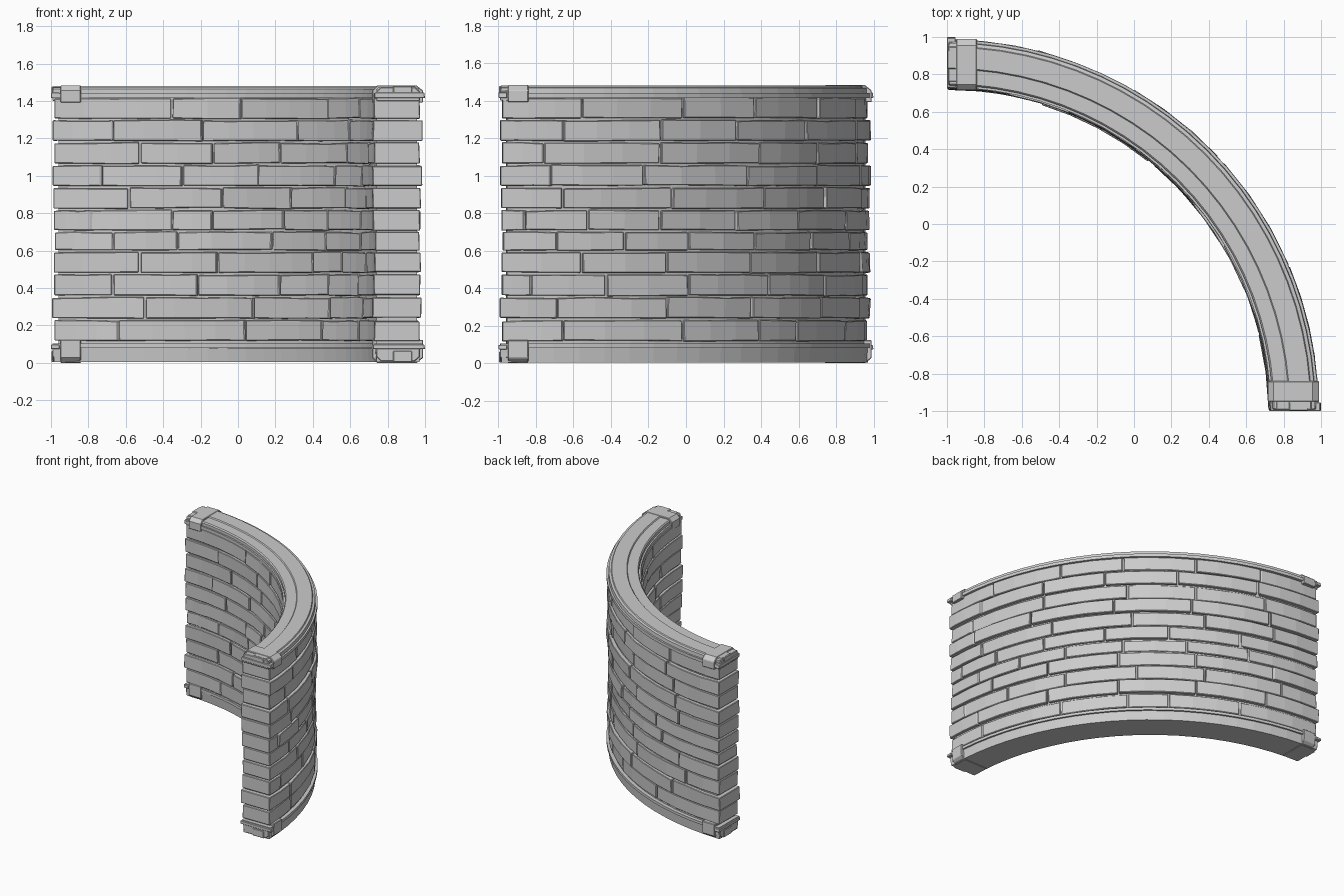
import bpy, bmesh, random
from math import sin, cos, radians, ceil

if "Cube" in bpy.data.objects:
    bpy.data.objects.remove(bpy.data.objects["Cube"])

random.seed(4)
TOP = 1.483


def polar(r, deg, z):
    # arc centre is (-1, -1); 0 deg is the left end, 90 deg the front end
    a = radians(deg)
    return (-1 + r * sin(a), -1 + r * cos(a), z)


def sweep(bm, sections):
    rings = [[bm.verts.new(p) for p in s] for s in sections]
    n = len(rings[0])
    for a, b in zip(rings, rings[1:]):
        for i in range(n):
            j = (i + 1) % n
            bm.faces.new((a[i], a[j], b[j], b[i]))
    bm.faces.new(rings[0])
    bm.faces.new(rings[-1])


def finish(name, bm, bevel=0):
    bmesh.ops.recalc_face_normals(bm, faces=bm.faces)
    me = bpy.data.meshes.new(name)
    bm.to_mesh(me)
    bm.free()
    ob = bpy.data.objects.new(name, me)
    bpy.context.collection.objects.link(ob)
    if bevel:
        m = ob.modifiers.new("worn_edges", 'BEVEL')
        m.width = bevel
        m.segments = 1
        m.limit_method = 'ANGLE'
        m.angle_limit = radians(50)
    return ob


def arc(name, profile, a0, a1, n=22):
    bm = bmesh.new()
    sweep(bm, [[polar(r, a0 + (a1 - a0) * k / n, z) for r, z in profile]
               for k in range(n + 1)])
    return finish(name, bm)


def brick(bm, ri, ro, ain, aout, z0, z1):
    # separate joint angles inside and outside let end bricks span the wall
    n = max(2, ceil(max(ain[1] - ain[0], aout[1] - aout[0]) / 7))
    di, do = random.uniform(-.006, .004), random.uniform(-.004, .006)
    tilt = [random.uniform(-.004, .004) for _ in range(4)]
    secs = []
    for k in range(n + 1):
        t = k / n
        ai = ain[0] + (ain[1] - ain[0]) * t
        ao = aout[0] + (aout[1] - aout[0]) * t
        w = random.uniform(-.003, .003)
        lo = z0 + tilt[0] * t + abs(w)
        hi = z1 + tilt[1] * t + w
        secs.append([polar(ri + di + w, ai, lo),
                     polar(ri + di - tilt[2], ai, hi),
                     polar(ro + do - w, ao, hi),
                     polar(ro + do + tilt[3], ao, lo)])
    sweep(bm, secs)


# mortar core
arc("mortar_core", [(1.742, .05), (1.742, 1.44), (1.957, 1.44), (1.957, .05)], 1.3, 88.7)

# brick courses: joint angles on the inner and outer faces, bottom to top
inner = [(12, 37, 57, 72), (17, 39, 60, 76), (11, 27, 45, 59, 72), (16, 31, 54, 64, 77),
         (11, 23, 43, 58, 73), (7, 22, 30, 46, 59, 74), (14, 32, 48, 66, 78),
         (9, 24, 40, 62, 75), (16, 30, 45, 66, 79), (11, 28, 50, 68), (22, 36, 59, 73)]
outer = [(20, 36, 45, 60, 80), (14, 30, 47, 63, 81), (10, 28, 43, 59, 73, 85),
         (12, 30, 47, 63, 77), (18, 32, 46, 59, 70, 81), (20, 36, 50, 64, 76, 86),
         (12, 28, 44, 62, 80), (13, 31, 48, 67, 82), (14, 30, 45, 64, 83),
         (16, 34, 50, 64, 80), (15, 30, 46, 60, 77)]
heights = [.112, .232, .354, .476, .596, .704, .82, .94, 1.06, 1.18, 1.30, 1.42]
bulge = [-.004, .012, -.002, 0, -.008, 0, .002, .008, -.004, .008, -.004]
G = .17
for i, (a, b) in enumerate(zip(inner, outer)):
    bm = bmesh.new()
    z0, z1 = heights[i] + .005, heights[i + 1] - .005
    ri, ro = 1.727 - bulge[i] * .5, 1.974 + bulge[i]
    s, e = .5 - bulge[i] * 25, 89.5 + bulge[i] * 25
    brick(bm, ri, ro, (s, a[0] - G), (s, b[0] - G), z0, z1)
    brick(bm, ri, ro, (a[-1] + G, e), (b[-1] + G, e), z0, z1)
    for p, q in zip(a, a[1:]):
        brick(bm, ri, 1.80, (p + G, q - G), (p + G, q - G), z0, z1)
    for p, q in zip(b, b[1:]):
        brick(bm, 1.90, ro, (p + G, q - G), (p + G, q - G), z0, z1)
    finish(f"brick_course_{i + 1:02d}", bm, .004)

# coping and plinth
arc("coping_ledge", [(1.73, 1.415), (1.73, 1.44), (1.985, 1.44), (1.985, 1.415)], .3, 89.7)
arc("coping_top", [(1.742, 1.43), (1.742, 1.463), (1.75, 1.472), (1.828, 1.472),
                   (1.834, 1.48), (1.945, 1.48), (1.95, 1.472), (1.968, 1.468),
                   (1.972, 1.43)], .4, 89.6)
arc("plinth_band", [(1.742, 0.004), (1.735, .08), (1.975, .08), (1.97, 0.004)], .5, 89.5)
arc("plinth_ledge", [(1.728, .082), (1.728, .104), (1.986, .104), (1.986, .082)], .3, 89.7)


def end_block(name, profile, u0, u1, front, low, bevel=.004):
    # profile of (radius, height) extruded along the wall from u0 to u1
    bm = bmesh.new()
    secs = []
    for u in (u0, u1):
        s = []
        for r, z in profile:
            x, y = -1 + u, -1 + r
            s.append((y, x, z) if front else (x, y, z))
        secs.append([(x, y, TOP - z) if low else (x, y, z) for x, y, z in secs and s or s])
    sweep(bm, secs)
    finish(name, bm, bevel)


# clamp stones at both ends, top and bottom
for front in (False, True):
    for low in (False, True):
        tag = ("front" if front else "left") + ("_lower" if low else "_upper")
        drop = 1.36 if low else 1.392
        end_block("clamp_" + tag,
                  [(1.717, drop), (1.717, 1.455), (1.745, TOP), (1.955, TOP),
                   (1.99, 1.455), (1.99, drop)], .05, .16, front, low)
        end_block("end_nose_" + tag,
                  [(1.74, 1.40), (1.74, 1.45), (1.765, 1.474), (1.945, 1.474),
                   (1.972, 1.45), (1.972, 1.40)], .008, .06, front, low)
        end_block("end_lip_" + tag,
                  [(1.722, 1.385), (1.722, 1.41), (2.0, 1.41), (1.996, 1.385)]
                  if low else
                  [(1.73, 1.415), (1.73, 1.445), (1.996, 1.445), (2.0, 1.415)],
                  0, .045, front, low, .003)
        end_block("end_panel_" + tag,
                  [(1.83, 1.42), (1.83, 1.478), (1.93, 1.478), (1.93, 1.42)],
                  .003, .08, front, low, .003)
